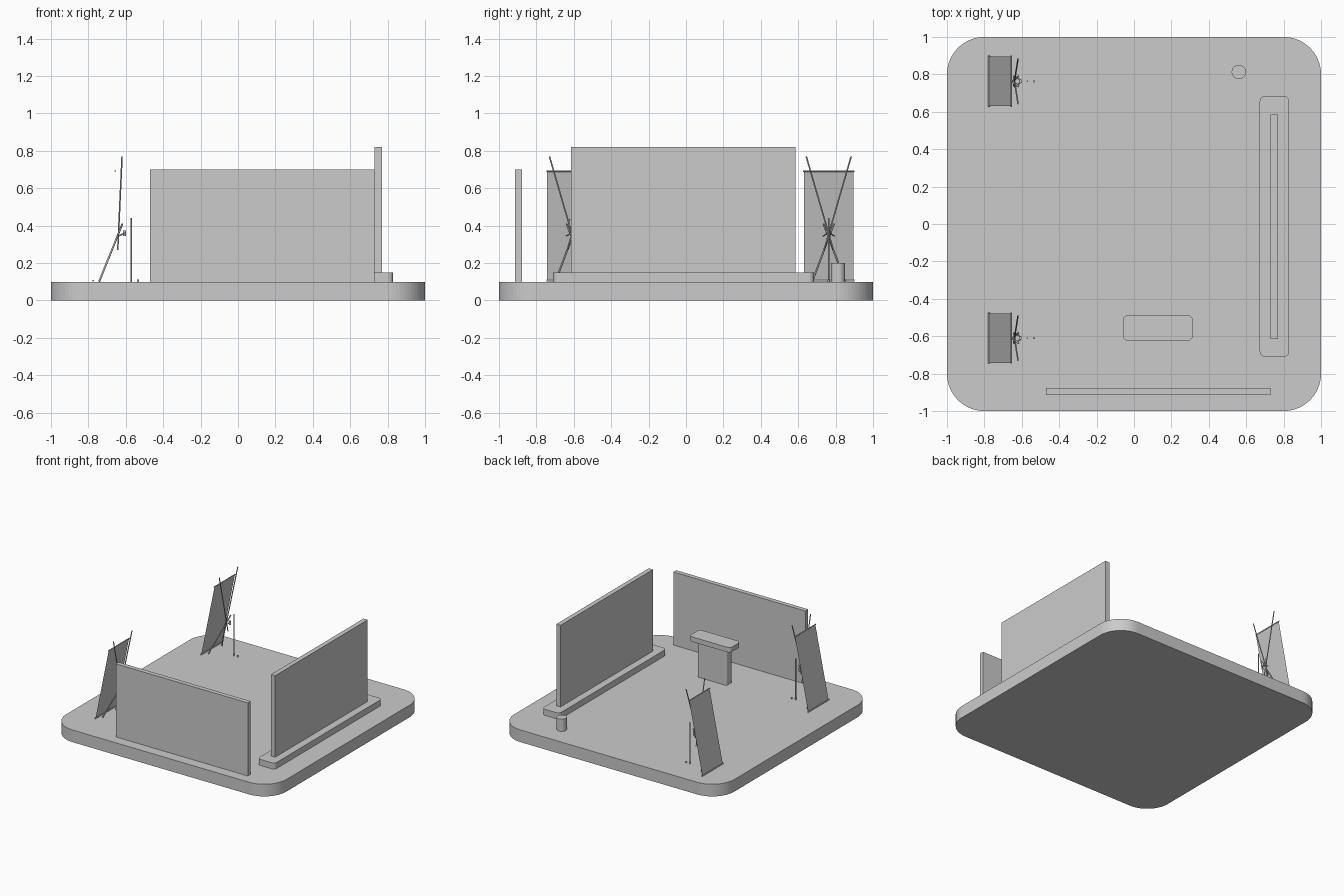
import bpy, bmesh
from mathutils import Vector

if "Cube" in bpy.data.objects:
    bpy.data.objects.remove(bpy.data.objects["Cube"])


def finish(name, bm):
    mesh = bpy.data.meshes.new(name)
    bm.to_mesh(mesh)
    bm.free()
    ob = bpy.data.objects.new(name, mesh)
    bpy.context.collection.objects.link(ob)
    return ob


def slab(name, x, y, z, radius=0.0, segments=10):
    """Box given by its ranges, with optional rounded upright edges."""
    bm = bmesh.new()
    bmesh.ops.create_cube(bm, size=1)
    for v in bm.verts:
        v.co = [r[0] + (c + 0.5) * (r[1] - r[0]) for c, r in zip(v.co, (x, y, z))]
    if radius:
        upright = [e for e in bm.edges
                   if abs(e.verts[0].co.z - e.verts[1].co.z) > 1e-5]
        bmesh.ops.bevel(bm, geom=upright, offset=radius, segments=segments,
                        profile=0.5, affect='EDGES')
    return finish(name, bm)


def rod(name, a, b, radius, sides=8):
    """Cylinder between two points."""
    a, b = Vector(a), Vector(b)
    bm = bmesh.new()
    bmesh.ops.create_cone(bm, cap_ends=True, segments=sides, radius1=radius,
                          radius2=radius, depth=(b - a).length)
    ob = finish(name, bm)
    ob.location = (a + b) / 2
    ob.rotation_mode = 'QUATERNION'
    ob.rotation_quaternion = (b - a).to_track_quat('Z', 'Y')
    for p in ob.data.polygons:
        p.use_smooth = len(p.vertices) == 4
    return ob


def banner_stand(tag, cy):
    def n(part):
        return part + "_" + tag

    # Thin leaning banner sheet with rods along top and bottom
    bm = bmesh.new()
    bm.faces.new([bm.verts.new(c) for c in (
        (-0.775, cy - 0.132, 0.106), (-0.775, cy + 0.132, 0.106),
        (-0.655, cy + 0.132, 0.692), (-0.655, cy - 0.132, 0.692))])
    finish(n("banner_sheet"), bm)
    rod(n("banner_bottom_rod"), (-0.775, cy - 0.137, 0.106), (-0.775, cy + 0.137, 0.106), 0.005)
    rod(n("banner_top_rod"), (-0.656, cy - 0.137, 0.692), (-0.656, cy + 0.137, 0.692), 0.004)

    # Crossing upper arms and lower legs
    for s, side in ((-1, "left"), (1, "right")):
        rod(n("upper_arm_" + side), (-0.62, cy + s * 0.12, 0.77),
            (-0.643, cy - s * 0.025, 0.27), 0.004)
        rod(n("lower_leg_" + side), (-0.742, cy + s * 0.088, 0.102),
            (-0.618, cy - s * 0.028, 0.41), 0.005)
        rod(n("hub_strut_" + side), (-0.64, cy + s * 0.03, 0.345),
            (-0.605, cy + s * 0.005, 0.36), 0.004)

    # Hub, rear pole and its foot
    rod(n("hub"), (-0.607, cy, 0.345), (-0.607, cy, 0.375), 0.009)
    rod(n("rear_pole"), (-0.57, cy, 0.1), (-0.57, cy, 0.44), 0.004)
    rod(n("rear_foot"), (-0.535, cy, 0.1), (-0.535, cy, 0.112), 0.006)


# Floor with rounded corners
slab("floor", (-1, 1), (-1, 1), (0, 0.1), 0.2, 14)

# Large wall on its plinth
slab("wall_plinth", (0.672, 0.83), (-0.71, 0.685), (0.1, 0.15), 0.03, 5)
slab("large_wall", (0.731, 0.769), (-0.615, 0.585), (0.15, 0.82))

# Front wall
slab("front_wall", (-0.47, 0.73), (-0.915, -0.878), (0.1, 0.70))

# Counter
slab("counter_body", (-0.005, 0.262), (-0.592, -0.52), (0.1, 0.395), 0.012, 3)
slab("counter_top", (-0.06, 0.315), (-0.625, -0.487), (0.395, 0.435), 0.03, 5)

# Small round post
rod("round_post", (0.56, 0.813, 0.1), (0.56, 0.813, 0.2), 0.038, 32)

# Two banner stands
banner_stand("front", -0.61)
banner_stand("back", 0.763)
